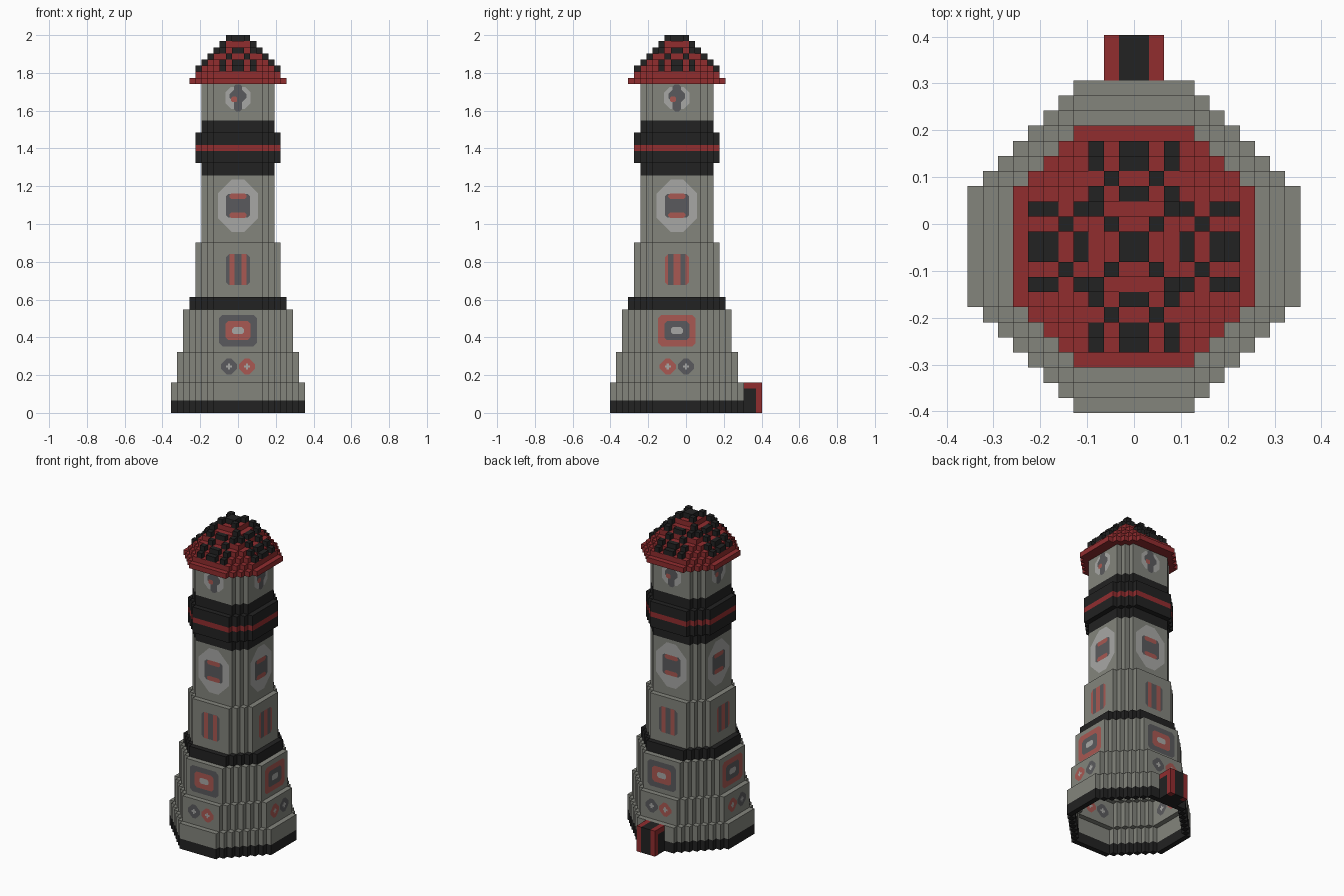
import bpy, bmesh, math
from mathutils import Matrix, Vector

if "Cube" in bpy.data.objects:
    bpy.data.objects.remove(bpy.data.objects["Cube"])

V = 2 / 62            # block size
YC = -1.5 * V         # tower axis in y


def material(name, rgb):
    m = bpy.data.materials.new(name)
    m.diffuse_color = (*rgb, 1)
    m.use_nodes = True
    m.node_tree.nodes["Principled BSDF"].inputs["Base Color"].default_value = m.diffuse_color
    return m


STONE = material("stone grey", (0.228, 0.232, 0.203))
BLACK = material("black", (0.016, 0.016, 0.016))
RED = material("deep red", (0.285, 0.026, 0.028))
PALE = material("pale grey", (0.39, 0.39, 0.376))
DARK = material("dark grey", (0.102, 0.102, 0.109))
ROSE = material("faded red", (0.392, 0.098, 0.084))


def finish(name, bm, mats):
    me = bpy.data.meshes.new(name)
    bm.to_mesh(me)
    bm.free()
    for m in mats:
        me.materials.append(m)
    ob = bpy.data.objects.new(name, me)
    bpy.context.collection.objects.link(ob)
    return ob


def columns(name, cells, mat):
    """Block columns: cells maps (i, j) to (bottom, top); shared walls are left out."""
    bm = bmesh.new()

    def quad(pts):
        bm.faces.new([bm.verts.new((x * V, y * V + YC, z * V)) for x, y, z in pts])

    for (i, j), (a, b) in cells.items():
        ring = [(i, j), (i + 1, j), (i + 1, j + 1), (i, j + 1)]
        quad([(x, y, b) for x, y in ring])
        quad([(x, y, a) for x, y in reversed(ring)])
        for k, (di, dj) in enumerate([(0, -1), (1, 0), (0, 1), (-1, 0)]):
            if cells.get((i + di, j + dj)) == (a, b):
                continue
            p, q = ring[k], ring[(k + 1) % 4]
            quad([(*p, a), (*q, a), (*q, b), (*p, b)])
    bmesh.ops.remove_doubles(bm, verts=bm.verts, dist=1e-5)
    return finish(name, bm, [mat])


def outer(i):
    return max(i + 1, -i)


def radius(i, j):
    """Stepped octagon distance with flats eight blocks wide."""
    return max(outer(i), outer(j), outer(i) + outer(j) - 4)


GRID = [(i, j) for i in range(-11, 11) for j in range(-11, 11)]


def tier(name, r, z0, z1, mat):
    columns(name, {c: (z0, z1) for c in GRID if radius(*c) == r}, mat)


# Hollow tower walls
for name, r, z0, z1, mat in [
    ("foot_band", 11, 0, 2, BLACK), ("base_wall", 11, 2, 5, STONE),
    ("lower_wall", 10, 5, 10, STONE), ("second_wall", 9, 10, 17, STONE),
    ("waist_band", 8, 17, 19, BLACK), ("third_wall", 7, 19, 28, STONE),
    ("upper_wall", 6, 28, 39, STONE), ("gallery_under_band", 6, 39, 41, BLACK),
    ("gallery_lower", 7, 41, 43, BLACK), ("gallery_stripe", 7, 43, 44, RED),
    ("gallery_upper", 7, 44, 46, BLACK), ("gallery_over_band", 6, 46, 48, BLACK),
    ("lantern_wall", 6, 48, 54, STONE),
]:
    tier(name, r, z0, z1, mat)

# Domed roof shell with raised black blocks
BUMPS = {(7, 1), (7, 3), (6, 1), (6, 3), (5, 2), (4, 1), (4, 3), (3, 3), (2, 2), (1, 1)}
roof, bumps = {}, {}
for i, j in GRID:
    r = radius(i, j)
    if r > 8:
        continue
    top = min(63 - r, 61)
    roof[i, j] = (max(54, top - 2), top)
    big, small = max(outer(i), outer(j)), min(outer(i), outer(j))
    if (big, small) in BUMPS:
        bumps[i, j] = (top, top + 1)
columns("roof", roof, RED)
columns("roof_blocks", bumps, BLACK)

# Back porch
columns("porch_door", {(i, j): (0, 5) for i in (-1, 0) for j in (11, 12, 13)}, BLACK)
columns("porch_sides", {(i, j): (0, 4) for i in (-2, 1) for j in (11, 12)}, BLACK)
columns("porch_lintels", {(i, j): (4, 5) for i in (-2, 1) for j in (11, 12)}, RED)
columns("porch_posts", {(i, 13): (0, 5) for i in (-2, 1)}, RED)


# Painted windows: (x, z, half width, half height, corner cut, colour)
def panel(x, z, w, h, cut, mat):
    c, d = min(cut, w * 0.98), min(cut, h * 0.98)
    pts = [(-w + c, -h), (w - c, -h), (w, -h + d), (w, h - d),
           (w - c, h), (-w + c, h), (-w, h - d), (-w, -h + d)]
    return [(x + px, z + pz) for px, pz in pts], mat


def windows(name, r, zc, layout):
    bm = bmesh.new()
    mats = [PALE, DARK, ROSE]
    for side in range(4):
        rot = Matrix.Rotation(side * math.pi / 2, 4, 'Z')
        for level, spec in enumerate(layout(side % 2)):
            pts, mat = panel(*spec)
            lift = 0.0015 + 0.0007 * level
            for d, flip in ((r * V + lift, False), ((r - 1) * V - lift, True)):
                vs = [bm.verts.new(rot @ Vector((x, -d, zc * V + z)) + Vector((0, YC, 0)))
                      for x, z in pts]
                f = bm.faces.new(vs[::-1] if flip else vs)
                f.material_index = mats.index(mat)
    finish(name, bm, mats)


def pair(alt):
    s = -1 if alt else 1
    out = []
    for x, mat in ((-0.048 * s, DARK), (0.048 * s, ROSE)):
        out += [(x, 0, 0.043, 0.043, 0.032, mat), (x, 0, 0.016, 0.006, 0, PALE),
                (x, 0, 0.006, 0.016, 0, PALE)]
    return out


def target(alt):
    a, b = (ROSE, DARK) if alt else (DARK, ROSE)
    return [(0, 0, 0.1, 0.083, 0.018, a), (0, 0, 0.066, 0.05, 0.014, b),
            (0, 0, 0.032, 0.018, 0.01, PALE)]


def striped(alt):
    a, b = (DARK, ROSE) if not alt else (ROSE, DARK)
    return [(0, 0, 0.064, 0.082, 0.016, a)] + [
        (x, 0, 0.014, 0.082, 0, b) for x in (-0.032, 0.032)]


def oval(alt):
    return [(0, 0, 0.107, 0.14, 0.075, PALE), (0, 0, 0.063, 0.063, 0.012, DARK),
            (0, 0.05, 0.046, 0.014, 0.01, ROSE), (0, -0.05, 0.046, 0.014, 0.01, ROSE)]


def lantern(alt):
    return [(0, 0, 0.067, 0.058, 0.03, PALE), (0, 0, 0.022, 0.072, 0.012, DARK),
            (0, 0.01, 0.044, 0.036, 0.025, DARK), (-0.02, -0.008, 0.016, 0.014, 0.006, ROSE)]


windows("lower_windows", 10, 7.6, pair)
windows("second_windows", 9, 13.5, target)
windows("third_windows", 7, 23.5, striped)
windows("upper_windows", 6, 34, oval)
windows("lantern_windows", 6, 51.7, lantern)
